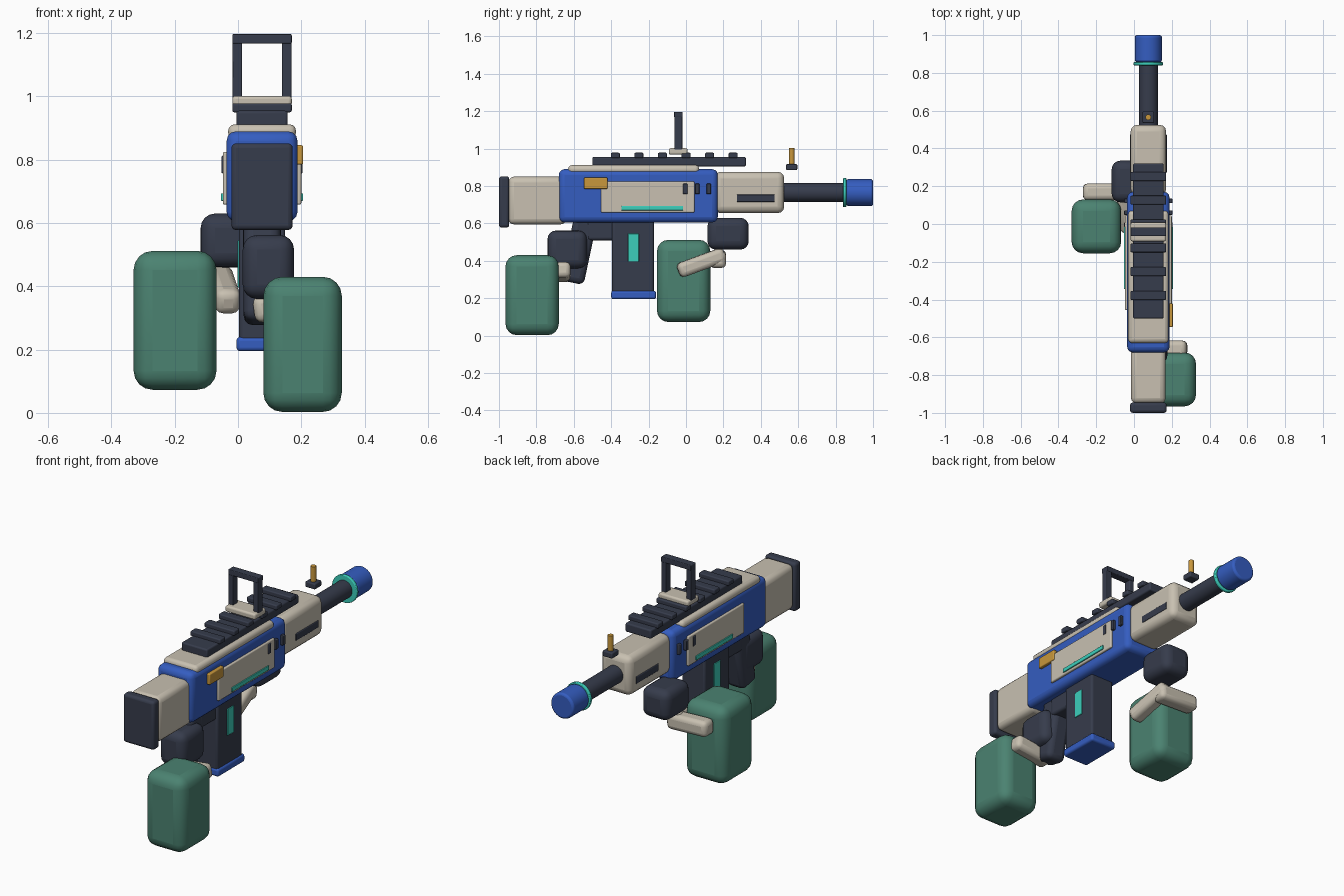
import bpy, math
from mathutils import Vector

if "Cube" in bpy.data.objects:
    bpy.data.objects.remove(bpy.data.objects["Cube"])


def material(name, color):
    m = bpy.data.materials.new(name)
    m.diffuse_color = (*color, 1)
    m.use_nodes = True
    m.node_tree.nodes["Principled BSDF"].inputs["Base Color"].default_value = m.diffuse_color
    return m


DARK = material("charcoal", (0.037, 0.045, 0.072))
BLUE = material("blue", (0.035, 0.11, 0.53))
CREAM = material("cream", (0.58, 0.53, 0.44))
GREEN = material("sleeve green", (0.07, 0.225, 0.165))
TEAL = material("teal", (0.045, 0.62, 0.50))
GOLD = material("gold", (0.58, 0.31, 0.045))
CX = 0.076  # centre plane of the blaster


def finish(ob, name, mat, bevel, segments):
    ob.name = name
    ob.data.materials.append(mat)
    if bevel:
        mod = ob.modifiers.new("bevel", "BEVEL")
        mod.width, mod.segments = bevel, segments
        mod.limit_method = "ANGLE"
    bpy.ops.object.shade_smooth_by_angle(angle=math.radians(35))
    return ob


def box(name, mat, x, y, z, bevel=0.0, segments=3, tilt=0.0):
    """Box from (min, max) ranges, optionally tilted about x."""
    bpy.ops.mesh.primitive_cube_add(size=1)
    ob = bpy.context.object
    ob.scale = [r[1] - r[0] for r in (x, y, z)]
    bpy.ops.object.transform_apply(location=False, rotation=False, scale=True)
    ob.location = [(r[0] + r[1]) / 2 for r in (x, y, z)]
    ob.rotation_euler.x = tilt
    return finish(ob, name, mat, bevel, segments)


def rod(name, mat, a, b, radius, bevel=0.0, verts=32):
    """Cylinder between two points."""
    a, b = Vector(a), Vector(b)
    bpy.ops.mesh.primitive_cylinder_add(vertices=verts, radius=radius, depth=(b - a).length)
    ob = bpy.context.object
    ob.location = (a + b) / 2
    ob.rotation_euler = (b - a).to_track_quat("Z", "Y").to_euler()
    return finish(ob, name, mat, bevel, 3)


def arm(name, a, b, size, bevel=0.025):
    """Rounded square bar between two points."""
    a, b = Vector(a), Vector(b)
    s = size / 2
    ob = box(name, CREAM, (-s, s), (-s, s), (0, (b - a).length), bevel)
    ob.location = (a + b) / 2
    ob.rotation_euler = (b - a).to_track_quat("Z", "Y").to_euler()


def mid(half):
    return (CX - half, CX + half)


# Stock and receiver
box("butt_pad", DARK, mid(0.097), (-1.0, -0.945), (0.578, 0.852), 0.015)
box("stock", CREAM, mid(0.092), (-0.95, -0.64), (0.595, 0.85), 0.03)
box("receiver", BLUE, mid(0.112), (-0.68, 0.17), (0.605, 0.89), 0.03)
box("top_cover", CREAM, mid(0.107), (-0.63, 0.07), (0.865, 0.912), 0.02)

# Handguard and barrel
box("handguard", CREAM, mid(0.094), (0.15, 0.525), (0.655, 0.876), 0.035)
rod("barrel", DARK, (CX, 0.5, 0.765), (CX, 0.87, 0.765), 0.05)
rod("muzzle_ring", TEAL, (CX, 0.84, 0.765), (CX, 0.857, 0.765), 0.078, 0.004)
rod("muzzle", BLUE, (CX, 0.857, 0.765), (CX, 1.0, 0.765), 0.072, 0.012)

# Rail with teeth
box("rail", DARK, mid(0.081), (-0.5, 0.32), (0.905, 0.955), 0.008)
for i in range(6):
    y = -0.378 + 0.126 * i
    box("rail_tooth", DARK, mid(0.094), (y - 0.024, y + 0.024), (0.95, 0.978), 0.006)

# Rear sight frame
box("rear_sight_base", CREAM, mid(0.094), (-0.092, 0.008), (0.968, 1.002), 0.01)
for s in (-1, 1):
    x = CX + s * 0.078
    box("rear_sight_post", DARK, (x - 0.015, x + 0.015), (-0.062, -0.02), (0.99, 1.19), 0.004)
box("rear_sight_bar", DARK, mid(0.094), (-0.064, -0.018), (1.167, 1.197), 0.004)

# Front sight
box("front_sight_base", DARK, mid(0.031), (0.535, 0.595), (0.885, 0.917), 0.006)
rod("front_sight_post", GOLD, (CX, 0.565, 0.91), (CX, 0.565, 1.002), 0.015, verts=16)

# Side details on both flanks
for s in (-1, 1):
    def side(a, b):
        return tuple(sorted((CX + s * a, CX + s * b)))
    box("side_panel", CREAM, side(0.10, 0.124), (-0.455, 0.045), (0.658, 0.825), 0.006)
    box("side_light", TEAL, side(0.12, 0.130), (-0.345, -0.015), (0.67, 0.694), 0.003)
    for y in (-0.004, 0.06, 0.122):
        box("vent", DARK, side(0.10, 0.128), (y - 0.012, y + 0.012), (0.757, 0.813), 0.004)
    box("handguard_slot", DARK, side(0.085, 0.098), (0.272, 0.474), (0.715, 0.755), 0.004)
    box("magazine_window", TEAL, side(0.068, 0.077), (-0.31, -0.252), (0.396, 0.546), 0.003)
box("selector", GOLD, (0.17, 0.206), (-0.545, -0.42), (0.785, 0.846), 0.005)

# Magazine, grip and trigger housing
box("magazine", DARK, mid(0.073), (-0.395, -0.172), (0.225, 0.62), 0.012)
box("magazine_base", BLUE, mid(0.081), (-0.4, -0.16), (0.195, 0.24), 0.012)
box("trigger_housing", DARK, mid(0.06), (-0.53, -0.38), (0.51, 0.62), 0.015)
box("grip", DARK, mid(0.058), (-0.635, -0.51), (0.28, 0.63), 0.03, 3, math.radians(-12))

# Hands
box("rear_hand", DARK, (0.015, 0.177), (-0.74, -0.53), (0.36, 0.562), 0.045, 4)
box("front_hand", DARK, (-0.118, 0.055), (0.115, 0.335), (0.46, 0.63), 0.045, 4)

# Sleeves
box("rear_sleeve", GREEN, (0.08, 0.328), (-0.965, -0.68), (0.003, 0.43), 0.06, 4)
box("front_sleeve", GREEN, (-0.33, -0.068), (-0.155, 0.13), (0.073, 0.512), 0.06, 4)

# Wrists
arm("rear_wrist", (0.05, -0.66, 0.325), (0.28, -0.66, 0.355), 0.085)
arm("front_wrist_side", (-0.03, -0.04, 0.345), (-0.06, 0.205, 0.435), 0.08)
arm("front_wrist_back", (-0.02, 0.17, 0.405), (-0.27, 0.17, 0.415), 0.088)
